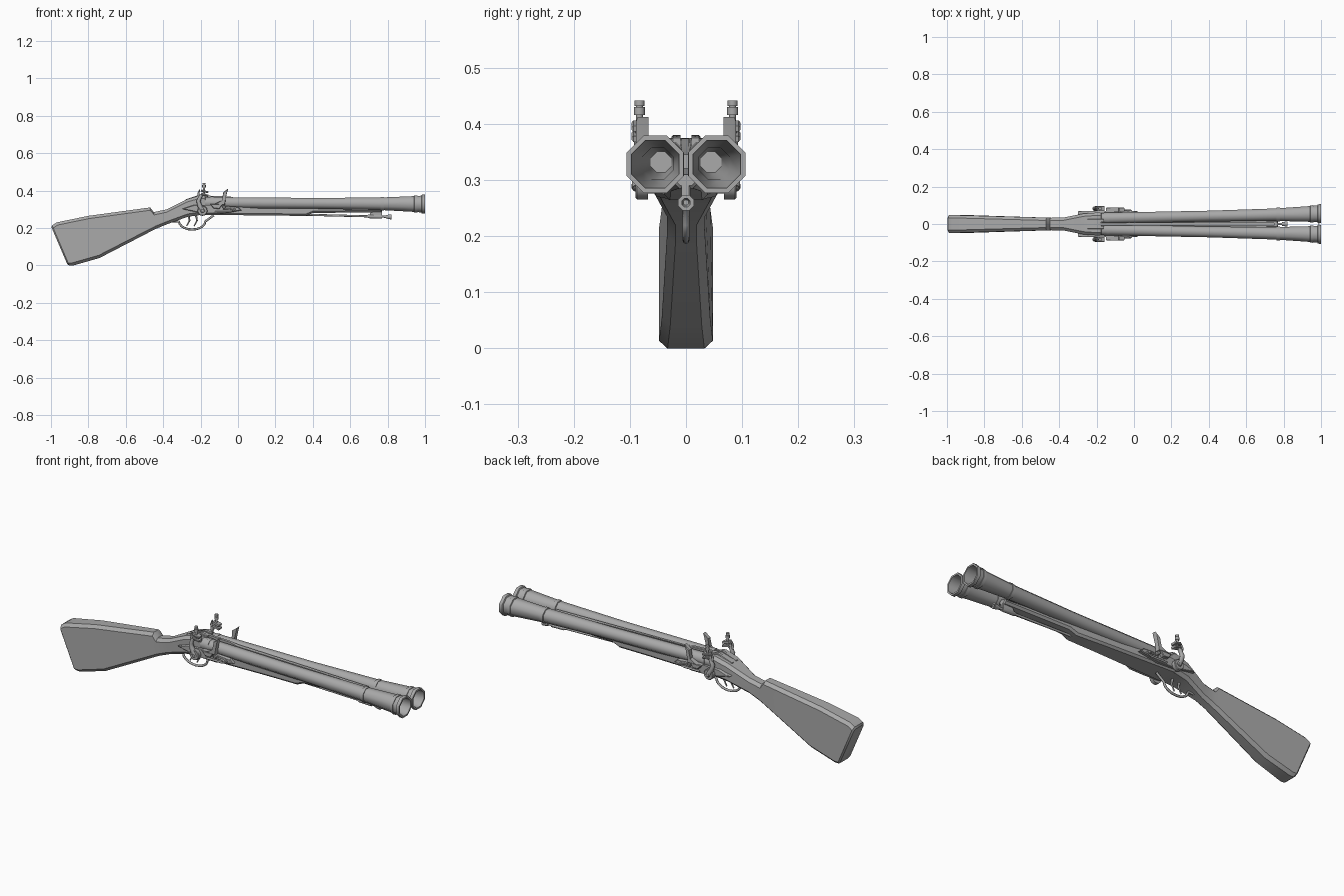
import bpy, bmesh, math
from mathutils import Vector

old = bpy.data.objects.get("Cube")
if old:
    bpy.data.objects.remove(old, do_unlink=True)

grey = bpy.data.materials.new("plain grey")
grey.use_nodes = True
grey.diffuse_color = (0.4, 0.4, 0.4, 1)
grey.node_tree.nodes["Principled BSDF"].inputs["Base Color"].default_value = grey.diffuse_color


def finish(name, bm, mirror=False, angle=35):
    """Turn a bmesh into a shaded object, optionally copied to the other side."""
    bmesh.ops.recalc_face_normals(bm, faces=bm.faces)
    mesh = bpy.data.meshes.new(name)
    bm.to_mesh(mesh)
    bm.free()
    mesh.materials.append(grey)
    part = bpy.data.objects.new(name, mesh)
    bpy.context.collection.objects.link(part)
    bpy.ops.object.select_all(action="DESELECT")
    part.select_set(True)
    bpy.context.view_layer.objects.active = part
    bpy.ops.object.shade_smooth_by_angle(angle=math.radians(angle))
    if mirror:
        modifier = part.modifiers.new("both sides", "MIRROR")
        modifier.use_axis = (False, True, False)
        modifier.use_mirror_merge = False
    return part


def skin(rings, closed=False):
    """Join rings of points with quads, then cap the ends or close the loop."""
    bm = bmesh.new()
    rows = [[bm.verts.new(point) for point in ring] for ring in rings]
    if closed:
        rows.append(rows[0])
    for near, far in zip(rows, rows[1:]):
        for i in range(len(near)):
            bm.faces.new((near[i - 1], near[i], far[i], far[i - 1]))
    if not closed:
        bm.faces.new(rows[0])
        bm.faces.new(rows[-1])
    return bm


def circle(sides, turn=0.0):
    """Unit directions around a circle."""
    angles = [(i + turn) * math.tau / sides for i in range(sides)]
    return [(math.cos(a), math.sin(a)) for a in angles]


def half_width(x):
    """Thickness of the woodwork: full butt, slim wrist, wide breech, tapering fore end."""
    butt, wrist, fore = 0.02 - 0.03 * x, 0.11 + 0.2 * x, 0.053 - 0.04 * x
    return min(max(butt, wrist), fore)


def woodwork(name, top, bottom, chamfer):
    """Loft chamfered box sections between an upper and a lower side line."""
    rings = []
    for (xt, zt), (xb, zb) in zip(top, bottom):
        high, low = Vector((xt, 0, zt)), Vector((xb, 0, zb))
        width = half_width((xt + xb) / 2)
        cut = chamfer / (high - low).length
        shape = [(width - chamfer, 0), (width, cut), (width, 1 - cut), (width - chamfer, 1)]
        shape += [(-y, v) for y, v in reversed(shape)]
        rings.append([low.lerp(high, v) + Vector((0, y, 0)) for y, v in shape])
    bm = skin(rings)
    ends = [f for f in bm.faces if len(f.verts) > 4]
    rim = {edge for face in ends for edge in face.edges}
    bmesh.ops.bevel(bm, geom=list(rim), offset=chamfer / 2, segments=1, affect="EDGES")
    return finish(name, bm)


def turned(name, profile, axis, sides=8, mirror=False, closed=False):
    """Revolve (x, radius) pairs about an axis function giving y and z at x."""
    rings = []
    for x, radius in profile:
        y, z = axis(x)
        rings.append([(x, y + radius * c, z + radius * s) for c, s in circle(sides, 0.5)])
    return finish(name, skin(rings, closed), mirror, 50)


def plate(name, outline, inner, outer, mirror=True, bevel=0.003):
    """Extrude an (x, z) outline sideways and bevel its outer rim."""
    bm = skin([[(x, y, z) for x, z in outline] for y in (inner, outer)])
    rim = [e for e in bm.edges if all(v.co.y > outer - 0.001 for v in e.verts)]
    bmesh.ops.bevel(bm, geom=rim, offset=bevel, segments=1, affect="EDGES")
    return finish(name, bm, mirror)


def disc(name, x, z, radius, inner, outer):
    outline = [(x + radius * c, z + radius * s) for c, s in circle(12)]
    return plate(name, outline, inner, outer)


def rod(name, path, start, end, y=0.0, mirror=False):
    """Sweep a round bar along (x, z) points, tapering from start to end radius."""
    points = [Vector((x, y, z)) for x, z in path]
    last, rings = len(points) - 1, []
    for i, point in enumerate(points):
        along = points[min(i + 1, last)] - points[max(i - 1, 0)]
        across = Vector((0, 1, 0))
        side = across.cross(along.normalized())
        radius = start + (end - start) * i / last
        rings.append([point + (side * c + across * s) * radius for c, s in circle(8)])
    return finish(name, skin(rings), mirror, 50)


# Wooden stock from butt to breech, with a notch behind the wrist
woodwork("stock",
         [(-1, 0.21), (-0.97, 0.23), (-0.8, 0.265), (-0.47, 0.31), (-0.45, 0.285),
          (-0.38, 0.3), (-0.27, 0.355), (-0.2, 0.375), (-0.17, 0.37)],
         [(-0.91, 0), (-0.88, 0), (-0.74, 0.04), (-0.46, 0.185), (-0.44, 0.195),
          (-0.38, 0.22), (-0.27, 0.26), (-0.2, 0.27), (-0.17, 0.27)], 0.015)

# Fore end, stepping down to a thin strip under the barrels
woodwork("fore_end",
         [(-0.2, 0.33), (0.2, 0.32), (0.36, 0.32), (0.4, 0.32), (0.77, 0.31)],
         [(-0.2, 0.27), (0.2, 0.267), (0.36, 0.264), (0.4, 0.28), (0.77, 0.285)], 0.01)


# Twin flared barrels with open bores, spreading apart toward the muzzles
def barrel_axis(x):
    return 0.034 + 0.021 * x, 0.335 - 0.007 * x


turned("barrels", [(-0.18, 0.032), (0.4, 0.031), (0.76, 0.036), (0.95, 0.046), (1, 0.05),
                   (1, 0.046), (0.78, 0.03), (0.5, 0.02)], barrel_axis, mirror=True)

# Raised collars around the barrels
for place, x, radius in (("breech", -0.14, 0.034), ("middle", 0.77, 0.04),
                         ("flare", 0.95, 0.05), ("muzzle", 0.99, 0.055)):
    inner = radius - 0.006
    back, front = x - 0.01, x + 0.01
    section = [(back, inner), (back + 0.003, radius), (front, radius), (front, inner)]
    turned(place + "_collars", section, barrel_axis, mirror=True, closed=True)

# Rib between the barrels, and the tang strips behind them
plate("barrel_rib", [(-0.18, 0.33), (-0.18, 0.374), (-0.04, 0.368), (0, 0.358),
                     (0.75, 0.345), (0.75, 0.32)], -0.008, 0.008, False)
plate("tang_strips", [(-0.29, 0.33), (-0.28, 0.353), (-0.2, 0.38), (-0.16, 0.375),
                      (-0.16, 0.35)], 0.01, 0.026)


# Ramrod with its thicker sleeve and flared tip, sloping slightly down
def ramrod_axis(x):
    return 0, 0.28 - 0.025 * x


turned("ramrod", [(0.3, 0.006), (0.8, 0.006)], ramrod_axis)
turned("ramrod_sleeve", [(0.69, 0.006), (0.7, 0.011), (0.77, 0.011)], ramrod_axis)
turned("ramrod_tip", [(0.79, 0.01), (0.82, 0.015), (0.82, 0.008), (0.8, 0.005)], ramrod_axis)
plate("ramrod_bracket", [(0.7, 0.262), (0.77, 0.262), (0.77, 0.31), (0.72, 0.31)],
      -0.008, 0.008, False)

# Trigger guard bow and the two triggers
bow = [(-0.245 + 0.07 * c, 0.235 + 0.043 * s) for c, s in circle(20) if s < 0.2]
bow.sort()
rod("trigger_guard", [(-0.35, 0.236)] + bow + [(-0.13, 0.268)], 0.006, 0.006)
for place, x in (("rear", -0.265), ("front", -0.225)):
    rod(place + "_trigger", [(x, 0.27), (x + 0.006, 0.24), (x - 0.01, 0.21)], 0.006, 0.003)

# Lock plates with pans and screws on both sides
plate("lock_plate", [(-0.3, 0.302), (-0.19, 0.278), (-0.08, 0.276), (0.02, 0.295),
                     (0, 0.313), (-0.15, 0.324), (-0.24, 0.322)], 0.05, 0.07)
plate("flash_pan", [(-0.15, 0.328), (-0.13, 0.304), (-0.1, 0.302), (-0.08, 0.328)], 0.05, 0.088)
disc("lock_screw", -0.02, 0.298, 0.008, 0.06, 0.075)
disc("pan_screw", -0.075, 0.312, 0.009, 0.06, 0.088)

# Curved hammers with a spur, jaws and clamp screw
HAMMER = 0.083
disc("hammer_hub", -0.19, 0.292, 0.027, 0.068, 0.09)
disc("hammer_screw", -0.19, 0.292, 0.011, 0.085, 0.096)
rod("hammer_neck", [(-0.185, 0.285), (-0.205, 0.32), (-0.212, 0.345), (-0.2, 0.37),
                    (-0.178, 0.388)], 0.014, 0.008, HAMMER, True)
rod("hammer_spur", [(-0.205, 0.36), (-0.212, 0.385), (-0.205, 0.405)], 0.008, 0.003, HAMMER, True)
for place, z in (("lower", 0.37), ("upper", 0.388)):
    jaw = [(-0.2, z + 0.007), (-0.16, z - 0.002), (-0.158, z + 0.008), (-0.195, z + 0.018)]
    plate(place + "_jaw", jaw, HAMMER - 0.014, HAMMER + 0.014)
for place, low, high, radius in (("shank", 0.37, 0.44, 0.006), ("head", 0.416, 0.43, 0.01),
                                 ("knob", 0.432, 0.442, 0.009)):
    rod("clamp_" + place, [(-0.182, low), (-0.182, high)], radius, radius, HAMMER, True)

# Upright striker over each pan, and its spring
plate("striker", [(-0.13, 0.326), (-0.07, 0.322), (-0.066, 0.36), (-0.052, 0.412),
                  (-0.08, 0.39), (-0.084, 0.345)], 0.067, 0.089)
rod("striker_spring", [(-0.13, 0.287), (-0.04, 0.287), (-0.02, 0.293), (-0.04, 0.302),
                       (-0.08, 0.304)], 0.005, 0.004, 0.073, True)
